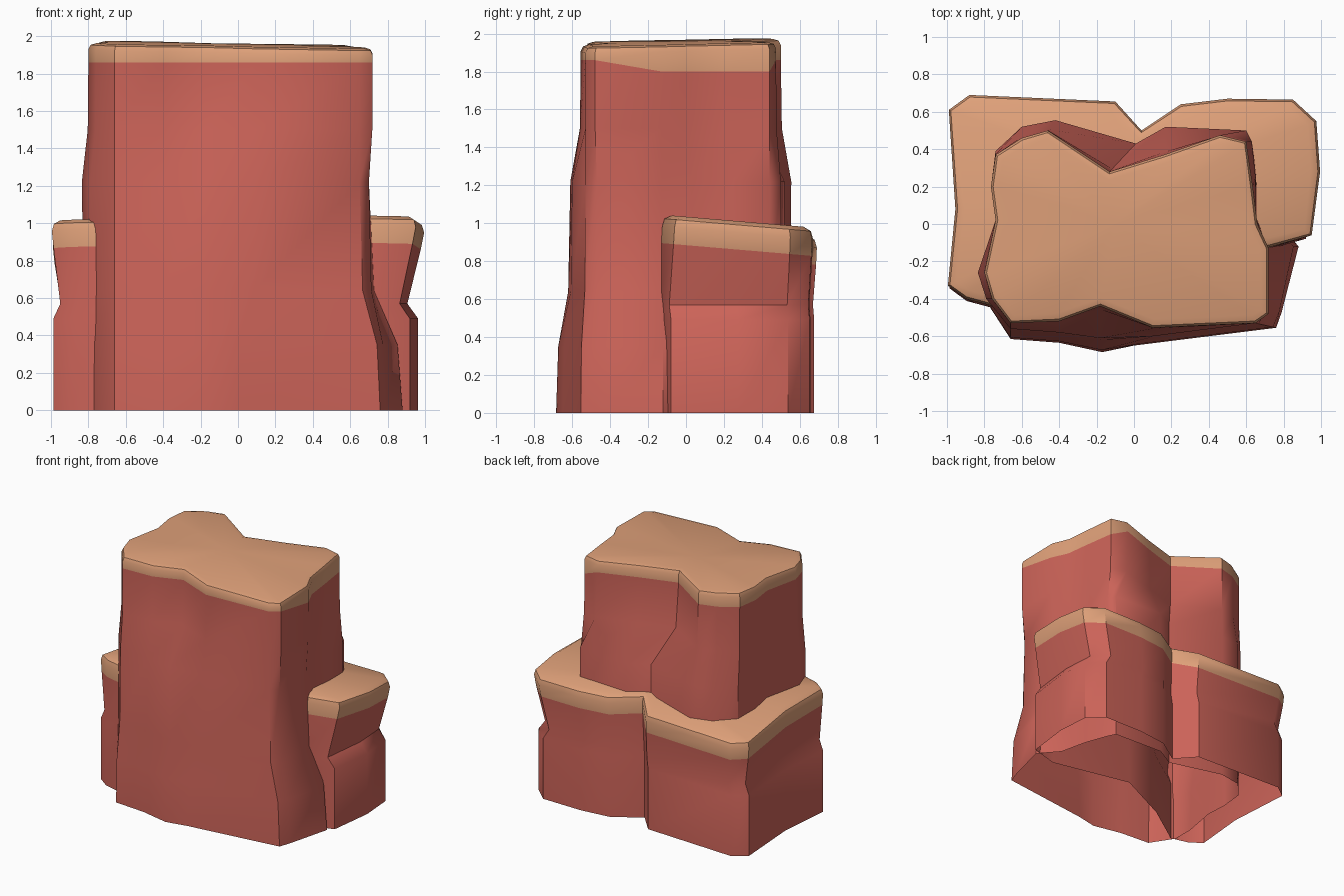
import bpy, bmesh
from mathutils import Vector

if "Cube" in bpy.data.objects:
    bpy.data.objects.remove(bpy.data.objects["Cube"])


def material(name, rgb):
    m = bpy.data.materials.new(name)
    m.diffuse_color = (*rgb, 1)
    m.use_nodes = True
    m.node_tree.nodes["Principled BSDF"].inputs["Base Color"].default_value = m.diffuse_color
    return m


RED = material("red_rock", (0.60, 0.125, 0.098))
TAN = material("sand_top", (0.73, 0.35, 0.19))


def pts(*flat):
    return [Vector(flat[i:i + 2]) for i in range(0, len(flat), 2)]


def mix(a, b, t):
    return [p.lerp(q, t) for p, q in zip(a, b)]


def scaled(a, s, c=Vector((0, 0))):
    return [c + (p - c) * s for p in a]


def inset(ring, d):
    """Move each outline point inward along its corner normal (outline runs counterclockwise)."""
    out = []
    for i, p in enumerate(ring):
        t = (ring[(i + 1) % len(ring)] - p).normalized() + (p - ring[i - 1]).normalized()
        t.normalize()
        out.append(p + Vector((-t.y, t.x)) * d)
    return out


def loft(name, rings, centre, first_cap_ring):
    """Skin rings of (outline, height function), open below, closed with a fan on top."""
    bm = bmesh.new()
    rows = [[bm.verts.new((p.x, p.y, h(p))) for p in ring] for ring, h in rings]
    n = len(rows[0])
    for r in range(len(rows) - 1):
        for i in range(n):
            j = (i + 1) % n
            f = bm.faces.new((rows[r][i], rows[r][j], rows[r + 1][j], rows[r + 1][i]))
            f.material_index = int(r >= first_cap_ring)
    c = Vector(centre)
    mid = bm.verts.new((c.x, c.y, rings[-1][1](c)))
    for i in range(n):
        f = bm.faces.new((rows[-1][i], rows[-1][(i + 1) % n], mid))
        f.material_index = 1
    me = bpy.data.meshes.new(name)
    bm.to_mesh(me)
    bm.free()
    me.materials.append(RED)
    me.materials.append(TAN)
    ob = bpy.data.objects.new(name, me)
    bpy.context.collection.objects.link(ob)
    bpy.ops.object.select_all(action='DESELECT')
    ob.select_set(True)
    bpy.context.view_layer.objects.active = ob
    bpy.ops.object.shade_smooth_by_angle(angle=0.7)
    return ob


def level(z):
    return lambda p: z


# Tall column: top, middle and base outlines with matching points
top = pts(-.66, -.53, -.40, -.52, -.18, -.44, .10, -.555, .65, -.53, .72, -.48, .72, -.13,
          .66, 0, .635, .2, .60, .44, .46, .475, .16, .37, -.13, .28, -.46, .50,
          -.60, .46, -.74, .37, -.765, .2, -.74, .02, -.80, -.26, -.76, -.40)
middle = pts(-.66, -.56, -.40, -.58, -.18, -.61, .10, -.60, .65, -.53, .70, -.47, .70, -.13,
             .65, .03, .65, .25, .63, .44, .60, .50, .17, .52, .01, .43, -.42, .555,
             -.60, .52, -.74, .39, -.76, .2, -.74, .02, -.835, -.26, -.79, -.40)
base = pts(-.66, -.615, -.40, -.635, -.17, -.685, 0, -.65, .76, -.555, .79, -.47, .88, -.12,
           .75, .03, .70, .25, .63, .44, .60, .50, .17, .52, .01, .43, -.42, .55,
           -.60, .52, -.72, .39, -.74, .2, -.73, .02, -.78, -.26, -.78, -.43)


def tall_band(p):
    return 1.80 if p.x > .55 and p.y > -.2 else 1.86


def tall_top(p):
    return 1.955 - .018 * p.x + .02 * p.y


loft("tall_column", [
    (base, level(0)),
    (mix(base, middle, .15), level(.35)),
    (mix(base, middle, .85), level(.64)),
    (middle, level(1.22)),
    (mix(middle, top, .9), level(1.5)),
    (top, tall_band),
    (top, lambda p: tall_top(p) - .035),
    (inset(top, .012), lambda p: tall_top(p) - .01),
    (inset(top, .045), tall_top),
], (-.1, 0), 5)

# Low ledge wrapping behind the column, its front running inside the column
ledge = pts(-.995, -.33, -.90, -.40, -.75, -.44, -.40, -.20, .06, 0, .72, -.125, .95, -.06,
            .995, .28, .975, .55, .85, .665, .50, .67, .25, .64, .04, .50,
            -.10, .655, -.88, .69, -.99, .61, -.955, .08)
core = Vector((.04, .25))


def ledge_top(p):
    return (1.03 if p.x > 0 else .985) - .085 * (p.y - .05)


foot = scaled(ledge, .98)
foot = [p - Vector((.012, .02 if p.y < 0 else 0)) for p in foot]
waist = [Vector((p.x * (.91 if p.x > 0 else .955), p.y * .97 - (.03 if p.y < 0 else 0))) for p in ledge]
loft("low_ledge", [
    (foot, level(0)),
    (foot, level(.49)),
    (waist, level(.57)),
    (mix(waist, ledge, .8), lambda p: ledge_top(p) - .15),
    (ledge, lambda p: ledge_top(p) - .06),
    (inset(ledge, .012), lambda p: ledge_top(p) - .02),
    (inset(ledge, .05), ledge_top),
], core, 3)
